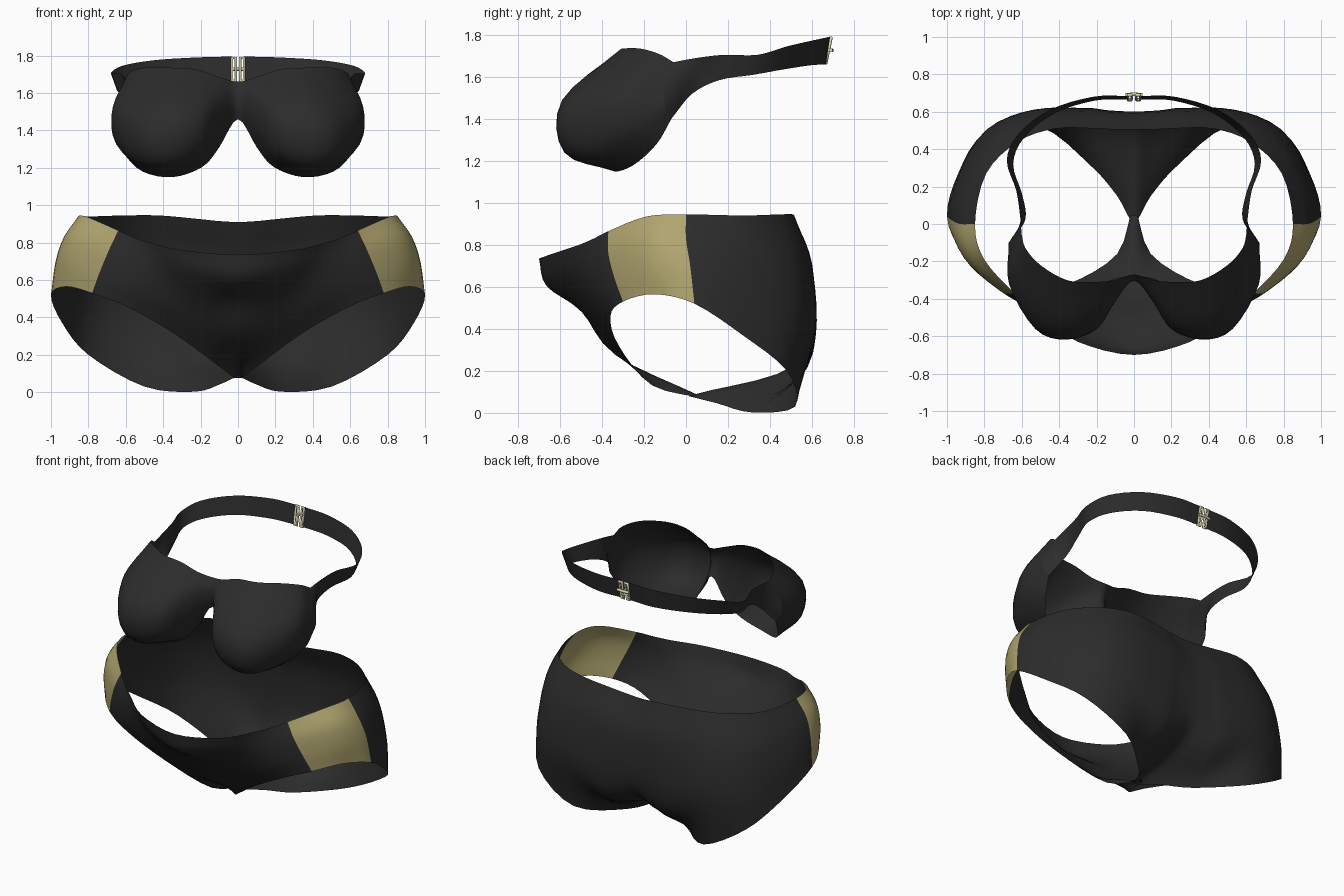
import bpy
import bmesh
from mathutils import Vector

default_cube = bpy.data.objects.get("Cube")
if default_cube:
    bpy.data.objects.remove(default_cube, do_unlink=True)


def make_material(name, colour, roughness):
    material = bpy.data.materials.new(name)
    material.use_nodes = True
    material.diffuse_color = (*colour, 1)
    shader = material.node_tree.nodes["Principled BSDF"]
    shader.inputs["Base Color"].default_value = (*colour, 1)
    shader.inputs["Roughness"].default_value = roughness
    return material


black_fabric = make_material("black fabric", (.025, .025, .025), .8)
gold_fabric = make_material("gold fabric", (.44, .38, .16), .8)
pale_gold = make_material("pale gold metal", (.76, .7, .45), .5)


def beyond(end, neighbour):
    """Extra point past a curve's end: mirrored on the centre line, else straight on."""
    if abs(end.x) < .001 and neighbour.x > .001:
        return Vector((-neighbour.x, neighbour.y, neighbour.z))
    return 2 * end - neighbour


def spline(points, position):
    """Smooth curve through the points; position runs from zero to one."""
    points = [Vector(p) for p in points]
    padded = [beyond(points[0], points[1]), *points, beyond(points[-1], points[-2])]
    scaled = position * (len(points) - 1)
    segment = min(int(scaled), len(points) - 2)
    t = scaled - segment
    a, b, c, d = padded[segment:segment + 4]
    return (b + (c - a) * (t / 2)
            + (a - b * 2.5 + c * 2 - d * .5) * t ** 2
            + ((b - c) * 1.5 + (d - a) * .5) * t ** 3)


def mirrored_sheet(name, columns, rows, steps, gold_segments=()):
    """Cloth sheet lofted across columns that run from top edge to bottom edge."""
    bm = bmesh.new()
    total = (len(columns) - 1) * steps
    rails = [[spline(column, r / rows) for column in columns] for r in range(rows + 1)]
    grid = [[bm.verts.new(spline(rail, s / total)) for rail in rails]
            for s in range(total + 1)]
    for s in range(total):
        for r in range(rows):
            face = bm.faces.new((grid[s][r], grid[s][r + 1],
                                 grid[s + 1][r + 1], grid[s + 1][r]))
            face.material_index = int(s // steps in gold_segments)
    mesh = bpy.data.meshes.new(name)
    bm.to_mesh(mesh)
    bm.free()
    mesh.materials.append(black_fabric)
    if gold_segments:
        mesh.materials.append(gold_fabric)
    mesh.shade_smooth()
    sheet = bpy.data.objects.new(name, mesh)
    bpy.context.collection.objects.link(sheet)
    mirror = sheet.modifiers.new("mirror", "MIRROR")
    mirror.merge_threshold = .0005


def wire(name, points, radius, closed):
    """Round metal wire along straight segments."""
    curve = bpy.data.curves.new(name, "CURVE")
    curve.dimensions = "3D"
    curve.bevel_depth = radius
    curve.bevel_resolution = 2
    curve.use_fill_caps = True
    path = curve.splines.new("POLY")
    path.points.add(len(points) - 1)
    for target, point in zip(path.points, points):
        target.co = (*point, 1)
    path.use_cyclic_u = closed
    curve.materials.append(pale_gold)
    bpy.context.collection.objects.link(bpy.data.objects.new(name, curve))


# Briefs: front centre round to the side seam, waist to leg opening
front_columns = [
    [(0, -.7, .735), (0, -.665, .605), (0, -.5, .485), (0, -.335, .275), (0, .08, .075)],
    [(.3, -.63, .76), (.27, -.59, .64), (.2, -.46, .46), (.14, -.33, .29), (.09, -.16, .13)],
    [(.47, -.51, .8), (.43, -.5, .66), (.39, -.43, .48), (.35, -.32, .32)],
    [(.56, -.44, .83), (.57, -.44, .7), (.59, -.41, .57), (.6, -.36, .46)],
    [(.64, -.37, .865), (.69, -.37, .76), (.74, -.34, .64), (.78, -.3, .53)],
    [(.8, -.19, .935), (.87, -.2, .83), (.91, -.18, .7), (.92, -.15, .565)],
    [(.85, 0, .945), (.93, 0, .83), (.975, .02, .7), (1, .04, .52)],
]
# Briefs: side round to the back centre
back_columns = [
    [(.79, .27, .94), (.88, .27, .77), (.93, .26, .58), (.94, .27, .37)],
    [(.62, .44, .945), (.72, .5, .72), (.78, .51, .45), (.8, .48, .2)],
    [(.42, .51, .945), (.5, .585, .72), (.53, .61, .4), (.5, .52, .03)],
    [(.2, .51, .925), (.24, .605, .68), (.27, .59, .24), (.23, .31, .003)],
    [(.1, .505, .915), (.12, .6, .65), (.13, .55, .21), (.09, .15, .045)],
    [(0, .505, .91), (0, .595, .62), (0, .53, .24), (0, .01, .08)],
]
mirrored_sheet("briefs", front_columns + back_columns, 16, 4, gold_segments=(4, 5))

# Cups: centre bridge out to the side, top edge to lower edge
cup_columns = [
    [(0, -.27, 1.66), (0, -.3, 1.6), (0, -.3, 1.53), (0, -.28, 1.46)],
    [(.1, -.3, 1.685), (.1, -.4, 1.57), (.1, -.4, 1.42), (.1, -.29, 1.31)],
    [(.22, -.31, 1.725), (.2, -.54, 1.5), (.2, -.53, 1.3), (.19, -.33, 1.205)],
    [(.36, -.3, 1.735), (.36, -.59, 1.49), (.37, -.58, 1.24), (.35, -.34, 1.15)],
    [(.5, -.22, 1.735), (.52, -.54, 1.47), (.53, -.51, 1.25), (.51, -.25, 1.18)],
    [(.58, -.13, 1.71), (.66, -.31, 1.52), (.66, -.29, 1.35), (.61, -.14, 1.28)],
    [(.6, -.06, 1.67), (.65, -.1, 1.56), (.67, -.1, 1.46), (.64, -.07, 1.4)],
]
mirrored_sheet("bra_cups", cup_columns, 12, 4)

# Back band: top edge points, each with its height
band_top = [
    (.61, .05, 1.69, .17), (.63, .18, 1.705, .12), (.68, .34, 1.705, .095),
    (.62, .48, 1.745, .11), (.45, .61, 1.775, .12), (.22, .68, 1.79, .13),
    (.03, .685, 1.795, .13),
]
band_columns = [cup_columns[-1]]
for x, y, z, height in band_top:
    band_columns.append([(x, y, z), (x * .95, y - .02, z - height)])
mirrored_sheet("back_band", band_columns, 12, 4)

# Clasp: a wire loop on each band end, joined by a hook
low, high = 1.665, 1.787
for side, label in ((1, "left"), (-1, "right")):
    inner, outer = side * .012, side * .032
    wire(label + "_clasp_loop",
         [(inner, .665, low), (inner, .69, high), (outer, .69, high), (outer, .665, low)],
         .009, True)
wire("clasp_hook", [(-.045, .69, 1.727), (0, .695, 1.727), (.045, .69, 1.727)], .009, False)
